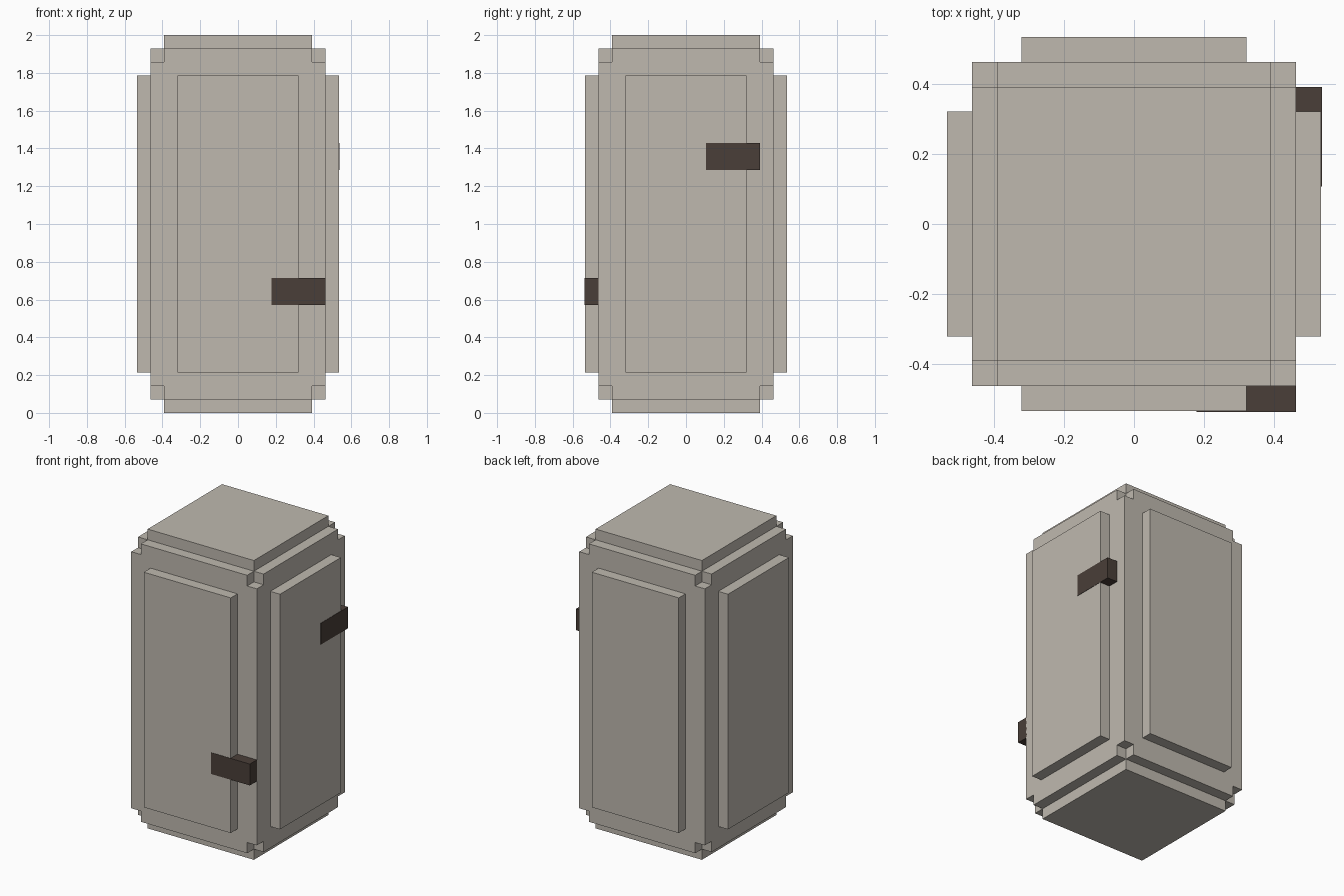
import bpy
import bmesh
from itertools import product
from mathutils import Matrix, Vector

U = 1 / 14      # one grid step of the design
EPS = 0.03      # straps stand this many steps proud of the panels

old = bpy.data.objects.get("Cube")
if old:
    bpy.data.objects.remove(old, do_unlink=True)


def material(name, rgb):
    mat = bpy.data.materials.new(name)
    mat.use_nodes = True
    mat.diffuse_color = (*rgb, 1)
    mat.node_tree.nodes["Principled BSDF"].inputs["Base Color"].default_value = (*rgb, 1)
    return mat


stone = material("warm_grey", (0.52, 0.485, 0.43))
dark = material("dark_brown", (0.068, 0.049, 0.04))


def boxes(name, spans, mat):
    """One object from boxes given as (low corner, high corner) in grid steps."""
    bm = bmesh.new()
    for low, high in spans:
        low, high = Vector(low) * U, Vector(high) * U
        size = Matrix.Diagonal((*(high - low), 1))
        bmesh.ops.create_cube(bm, size=1, matrix=Matrix.Translation((low + high) / 2) @ size)
    mesh = bpy.data.meshes.new(name)
    bm.to_mesh(mesh)
    bm.free()
    mesh.materials.append(mat)
    obj = bpy.data.objects.new(name, mesh)
    bpy.context.collection.objects.link(obj)
    return obj


# Main block with a small cube cut from each of its eight corners
body = boxes("body", [((-6.5, -6.5, 1), (6.5, 6.5, 27))], stone)
centres = [(6.5 * sx, 6.5 * sy, 14 + 13 * sz) for sx, sy, sz in product((-1, 1), repeat=3)]
cutter = boxes("corner_cutter", [([c - 1 for c in p], [c + 1 for c in p]) for p in centres], stone)
cutter.hide_render = True
notch = body.modifiers.new("corner_notches", "BOOLEAN")
notch.operation = "DIFFERENCE"
notch.solver = "EXACT"
notch.object = cutter
bpy.context.view_layer.objects.active = body
bpy.ops.object.modifier_apply(modifier=notch.name)
bpy.data.objects.remove(cutter, do_unlink=True)

# Raised end plates
for name, z in (("base_plate", 0), ("top_plate", 27)):
    boxes(name, [((-5.5, -5.5, z), (5.5, 5.5, z + 1))], stone)

# Raised side panels
for side, s in (("front", -1), ("back", 1)):
    y0, y1 = sorted((6.3 * s, 7.5 * s))
    boxes(side + "_panel", [((-4.5, y0, 3), (4.5, y1, 25))], stone)
for side, s in (("right", -1), ("left", 1)):
    x0, x1 = sorted((6.3 * s, 7.5 * s))
    boxes(side + "_panel", [((x0, -4.5, 3), (x1, 4.5, 25))], stone)

# Dark straps lapping over the panel edges
boxes("front_strap", [((2.5, -7.5 - EPS, 8), (6.5, -6.4, 10))], dark)
boxes("left_strap", [((6.4, 1.5, 18), (7.5 + EPS, 5.5, 20))], dark)
